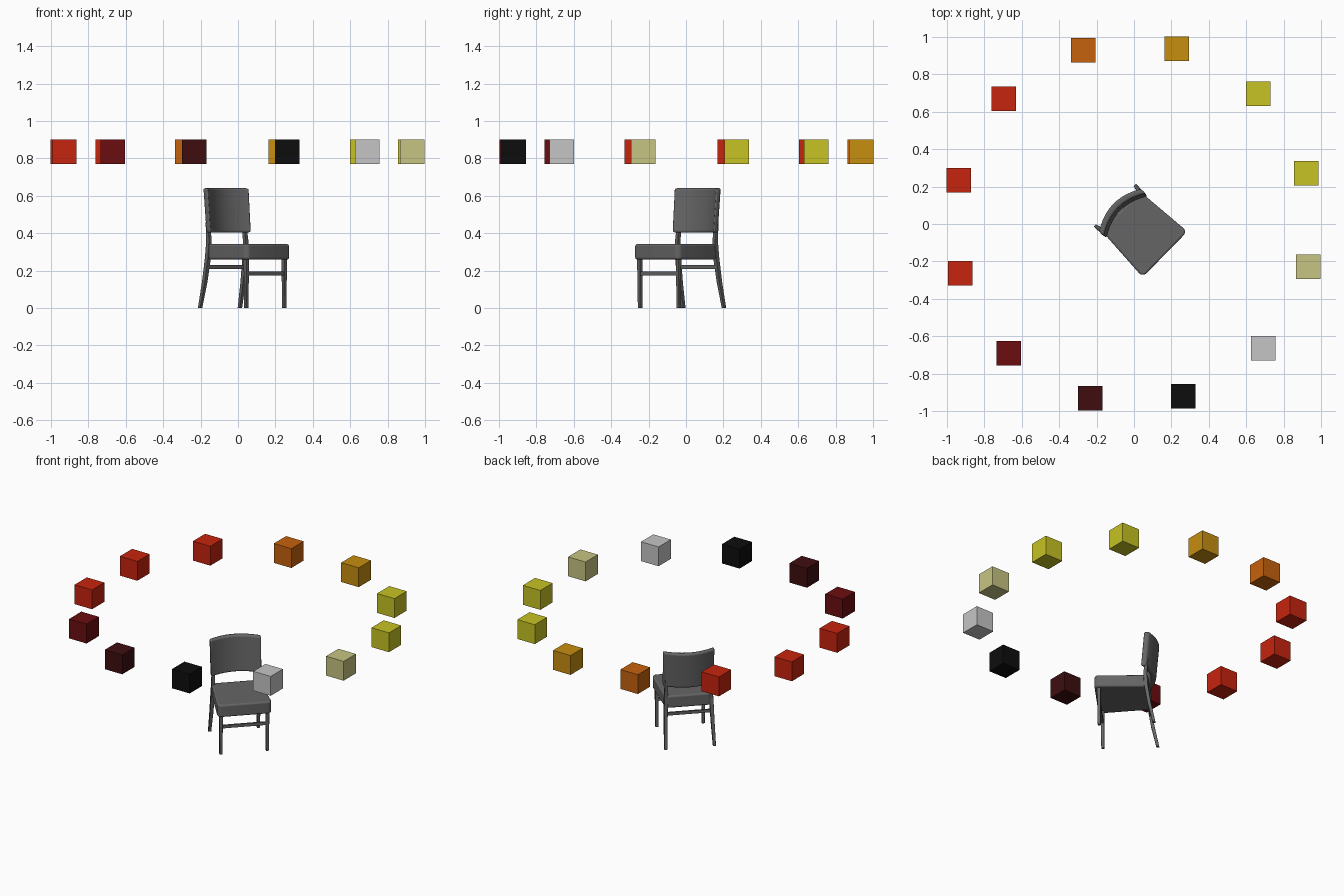
import bpy, bmesh, math
from mathutils import Matrix, Vector

if "Cube" in bpy.data.objects:
    bpy.data.objects.remove(bpy.data.objects["Cube"])


def material(name, rgb):
    lin = [((c / 255 + 0.055) / 1.055) ** 2.4 for c in rgb]
    mat = bpy.data.materials.new(name)
    mat.use_nodes = True
    mat.diffuse_color = (*lin, 1)
    mat.node_tree.nodes["Principled BSDF"].inputs["Base Color"].default_value = (*lin, 1)
    return mat


grey = material("chair grey", (101, 101, 101))
red = material("red", (198, 35, 14))
orange = material("orange", (198, 98, 14))
amber = material("amber", (198, 142, 16))
yellow = material("yellow", (198, 195, 35))
pale = material("pale yellow", (198, 196, 130))
silver = material("light grey", (197, 197, 197))
black = material("black", (13, 13, 13))
maroon = material("maroon", (62, 13, 16))
dark_red = material("dark red", (107, 13, 15))

# Chair parts are laid out facing +x, then turned to the diagonal
TURN = Matrix.Rotation(math.radians(-44.4), 4, "Z")


def loft(name, rings, bevel=0.0, corner=0.0, smooth=True):
    """Skin a list of equal point rings and cap both ends."""
    bm = bmesh.new()
    loops = [[bm.verts.new(TURN @ Vector(p)) for p in ring] for ring in rings]
    n = len(loops[0])
    for a, b in zip(loops, loops[1:]):
        for i in range(n):
            j = (i + 1) % n
            bm.faces.new((a[i], a[j], b[j], b[i]))
    bm.faces.new(loops[0])
    bm.faces.new(loops[-1])
    if corner:
        upright = [e for e in bm.edges if abs(e.verts[0].co.z - e.verts[1].co.z) > 0.02]
        bmesh.ops.bevel(bm, geom=upright, offset=corner, segments=5, profile=0.5, affect="EDGES")
    bmesh.ops.recalc_face_normals(bm, faces=bm.faces)
    mesh = bpy.data.meshes.new(name)
    bm.to_mesh(mesh)
    bm.free()
    obj = bpy.data.objects.new(name, mesh)
    bpy.context.collection.objects.link(obj)
    mesh.materials.append(grey)
    if bevel:
        mod = obj.modifiers.new("rounded edges", "BEVEL")
        mod.width, mod.segments = bevel, 3
        mod.limit_method, mod.angle_limit = "ANGLE", math.radians(50)
    if smooth:
        bpy.ops.object.select_all(action="DESELECT")
        obj.select_set(True)
        bpy.context.view_layer.objects.active = obj
        bpy.ops.object.shade_smooth_by_angle(angle=math.radians(40))
    return obj


def square(x, y, z, r):
    return [(x - r, y - r, z), (x + r, y - r, z), (x + r, y + r, z), (x - r, y + r, z)]


# Seat: wide at the front, rounded corners
def seat_outline(z):
    return [(-0.1, -0.147, z), (0.232, -0.171, z), (0.232, 0.171, z), (-0.1, 0.147, z)]


loft("seat", [seat_outline(0.26), seat_outline(0.342)], bevel=0.01, corner=0.03)

# Legs: straight at the front, splayed and rising to the backrest behind
for side, word in ((1, "left"), (-1, "right")):
    loft("front_leg_" + word, [square(0.203, side * 0.145, 0, 0.009),
                               square(0.205, side * 0.145, 0.27, 0.011)], bevel=0.002)
    path = [(-0.135, 0.152, 0, 0.009), (-0.105, 0.147, 0.14, 0.011), (-0.085, 0.143, 0.27, 0.012),
            (-0.08, 0.14, 0.36, 0.011), (-0.091, 0.138, 0.46, 0.009)]
    loft("back_leg_" + word, [square(x, side * y, z, r) for x, y, z, r in path], bevel=0.002)


# Stretchers between each pair of legs
def stretcher(name, x, z, half):
    loft(name, [[(x - 0.006, y, z - 0.01), (x + 0.006, y, z - 0.01),
                 (x + 0.006, y, z + 0.01), (x - 0.006, y, z + 0.01)] for y in (-half, half)])


stretcher("front_stretcher", 0.204, 0.185, 0.143)
stretcher("back_stretcher", -0.092, 0.22, 0.143)

# Backrest: curved slab, leaning slightly back
rings = []
STEPS = 20
for i in range(STEPS + 1):
    t = 2 * i / STEPS - 1
    y = 0.16 * t
    back = -0.155 + 0.05 * t * t
    rings.append([(back + 0.02, y * 0.98, 0.404), (back + 0.054, y * 0.98, 0.404),
                  (back + 0.034, y, 0.641), (back, y, 0.641)])
loft("backrest", rings, bevel=0.01)

# Ring of colour cubes floating around the chair
colours = [yellow, yellow, amber, orange, red, red, red, dark_red, maroon, black, silver, pale]
for i, mat in enumerate(colours):
    a = math.radians(16.1 + 30 * i)
    bpy.ops.mesh.primitive_cube_add(
        size=0.131, location=(0.963 * math.cos(a) - 0.003, 0.963 * math.sin(a) + 0.003, 0.835))
    cube = bpy.context.object
    cube.name = "colour_cube_%d" % (i + 1)
    cube.data.materials.append(mat)
